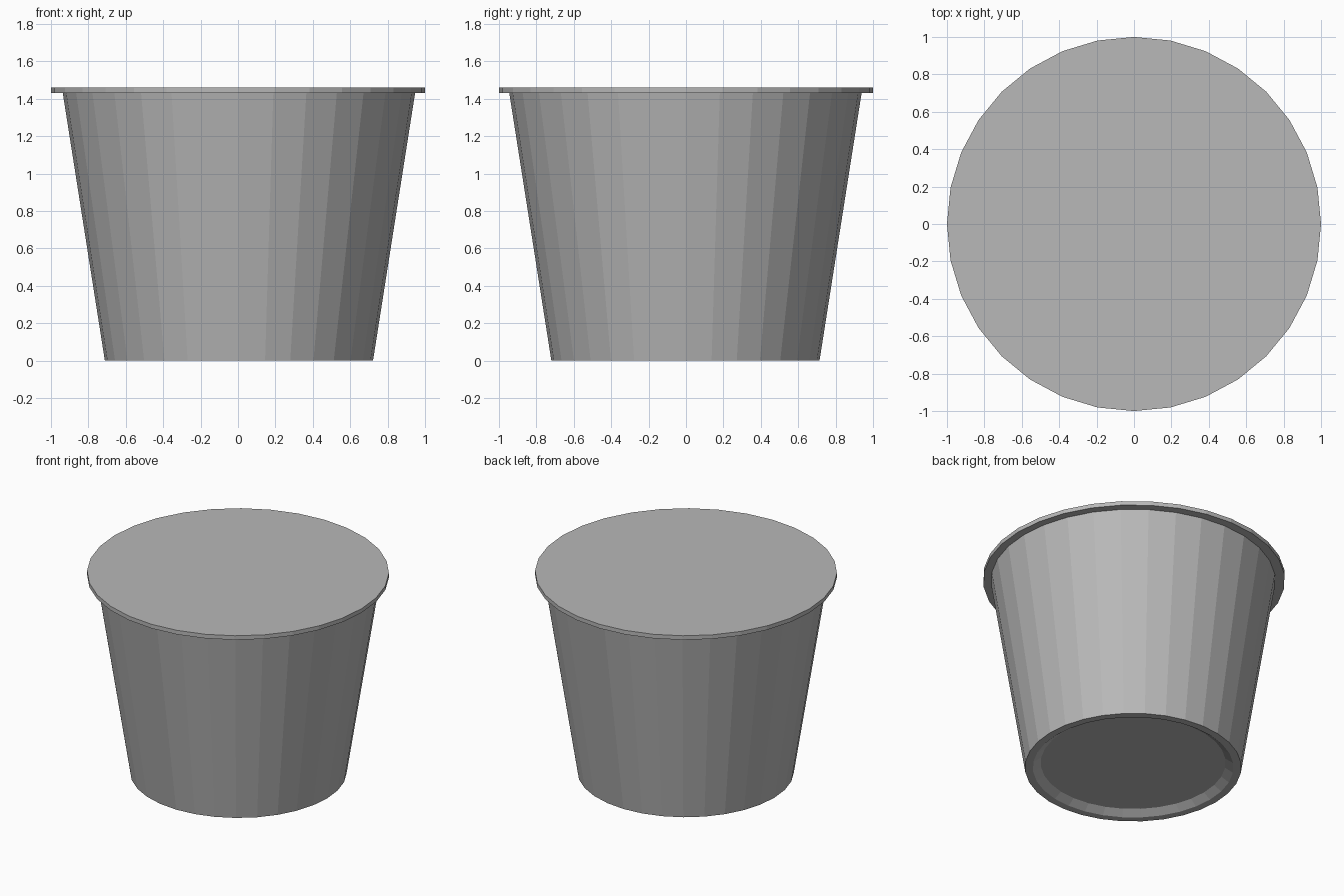
import bpy, bmesh
from math import cos, sin, tau

if "Cube" in bpy.data.objects:
    bpy.data.objects.remove(bpy.data.objects["Cube"])

SIDES = 32


def lathe(name, profile, centre=(0, 0)):
    """Revolve (radius, z) points into a flat-shaded solid capped at both ends."""
    bm = bmesh.new()
    rings = [[bm.verts.new((centre[0] + r * cos(tau * i / SIDES),
                            centre[1] + r * sin(tau * i / SIDES), z))
              for i in range(SIDES)] for r, z in profile]
    for a, b in zip(rings, rings[1:]):
        for i in range(SIDES):
            j = (i + 1) % SIDES
            bm.faces.new((a[i], a[j], b[j], b[i]))
    bm.faces.new(rings[0])
    bm.faces.new(rings[-1])
    bmesh.ops.recalc_face_normals(bm, faces=bm.faces)
    mesh = bpy.data.meshes.new(name)
    bm.to_mesh(mesh)
    bm.free()
    mesh.materials.append(grey)
    obj = bpy.data.objects.new(name, mesh)
    bpy.context.collection.objects.link(obj)
    return obj


# Mid grey shared by both parts
grey = bpy.data.materials.new("mid_grey")
grey.diffuse_color = (0.48, 0.48, 0.48, 1)
grey.use_nodes = True
grey.node_tree.nodes["Principled BSDF"].inputs["Base Color"].default_value = grey.diffuse_color

# Tapered cup with a shallow recess in its base
lathe("cup_body", [(0.613, 0.036), (0.665, 0), (0.717, 0), (0.942, 1.431)],
      centre=(0.005, -0.003))

# Thin overhanging lid
lathe("lid", [(1, 1.431), (1, 1.461)])
